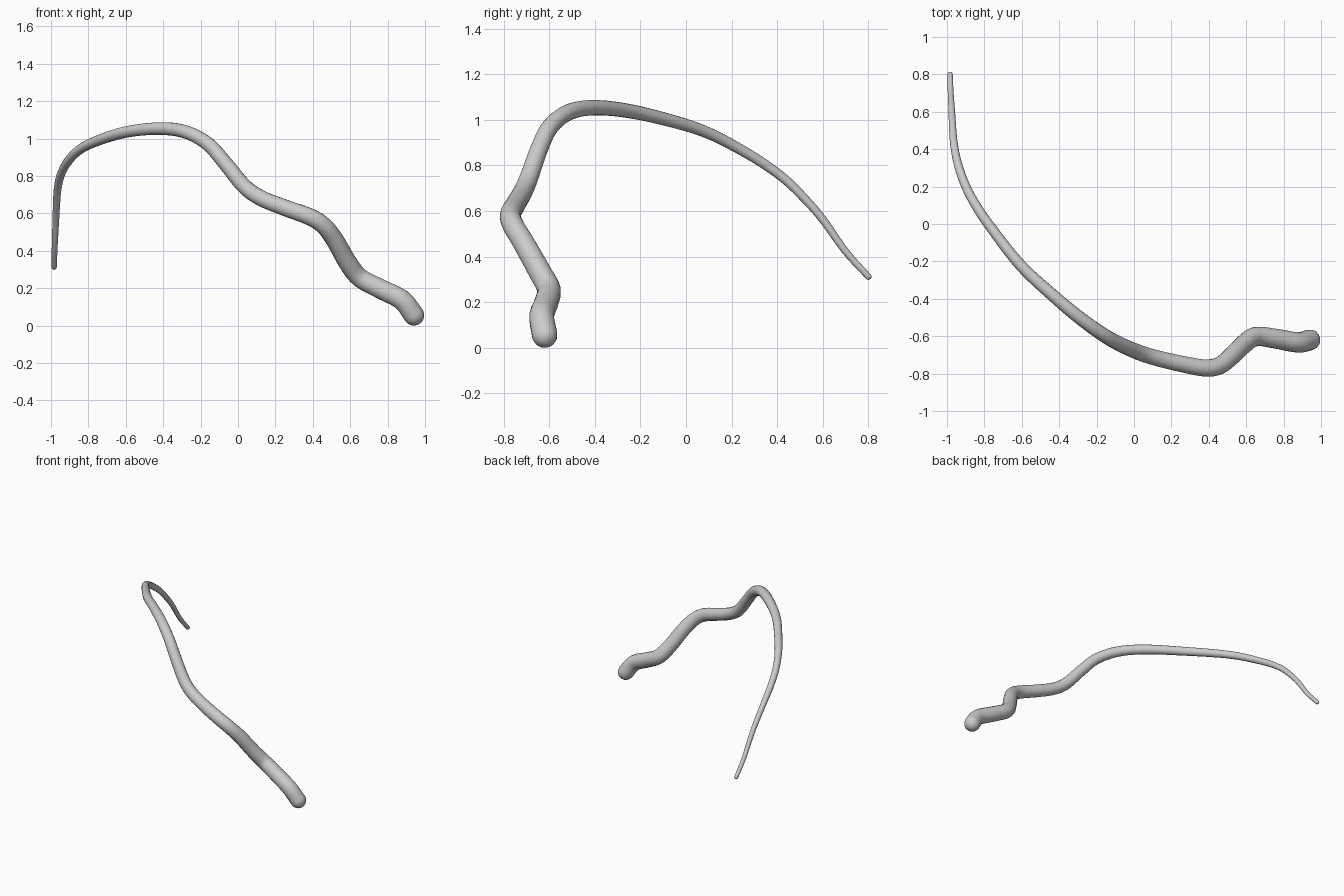
import bpy
import math
from mathutils import Vector

if "Cube" in bpy.data.objects:
    bpy.data.objects.remove(bpy.data.objects["Cube"])

# Centre line from the thick end to the thin tip
PATH = [Vector(p) for p in (
    (.94, -.62, .056), (.875, -.633, .138), (.757, -.613, .198), (.65, -.602, .257),
    (.585, -.645, .34), (.516, -.712, .46), (.457, -.757, .535), (.38, -.77, .583),
    (.25, -.747, .63), (.126, -.718, .68), (.035, -.69, .743), (-.07, -.645, .87),
    (-.163, -.593, .973), (-.286, -.505, 1.037), (-.43, -.385, 1.053),
    (-.607, -.22, 1.033), (-.767, -.016, .982), (-.85, .107, .938),
    (-.906, .217, .882), (-.944, .33, .815), (-.963, .433, .74),
    (-.97, .52, .655), (-.974, .60, .563), (-.98, .70, .423), (-.983, .80, .312))]
R0, R1 = .056, .014


def cap(centre, direction, radius):
    """Rounded end: points along a hemisphere with shrinking radius."""
    d = direction.normalized()
    return [(centre + d * radius * math.sin(math.radians(a)), radius * math.cos(math.radians(a)))
            for a in (15, 30, 45, 60, 75, 84, 89)]


# Smooth the path and taper it by length
pts = []
ext = [2 * PATH[0] - PATH[1]] + PATH + [2 * PATH[-1] - PATH[-2]]
for a, b, c, d in zip(ext, ext[1:], ext[2:], ext[3:]):
    for i in range(6):
        t = i / 6
        pts.append(.5 * (2 * b + (c - a) * t + (2 * a - 5 * b + 4 * c - d) * t * t
                         + (3 * b - a - 3 * c + d) * t ** 3))
pts.append(PATH[-1])
run = [0]
for a, b in zip(pts, pts[1:]):
    run.append(run[-1] + (b - a).length)
body = [(p, R0 + (R1 - R0) * s / run[-1]) for p, s in zip(pts, run)]
body = (cap(pts[0], pts[0] - pts[1], R0)[::-1] + body
        + cap(pts[-1], pts[-1] - pts[-2], R1))

# Tapered tail as one bevelled curve
curve = bpy.data.curves.new("tapered_tail", 'CURVE')
curve.dimensions = '3D'
curve.bevel_depth = 1
curve.bevel_resolution = 6
curve.use_fill_caps = True
spline = curve.splines.new('POLY')
spline.points.add(len(body) - 1)
for sp, (p, r) in zip(spline.points, body):
    sp.co = (*p, 1)
    sp.radius = r
spline.use_smooth = True
tail = bpy.data.objects.new("tapered_tail", curve)
bpy.context.collection.objects.link(tail)
bpy.context.view_layer.objects.active = tail
tail.select_set(True)
bpy.ops.object.convert(target='MESH')
bpy.ops.object.shade_smooth()
